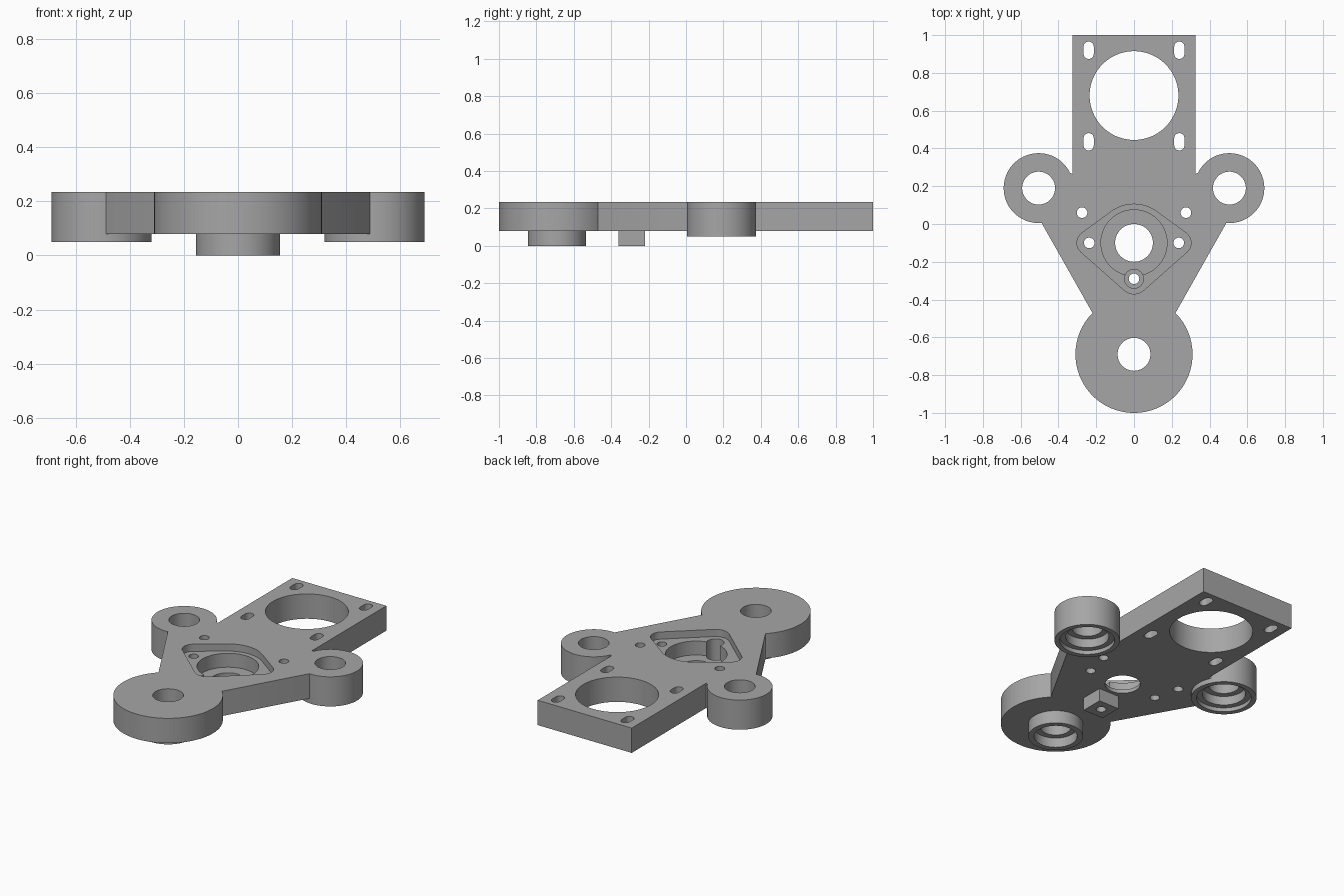
import bpy, bmesh, math
from mathutils import Vector

if "Cube" in bpy.data.objects:
    bpy.data.objects.remove(bpy.data.objects["Cube"])

TOP, BASE = 0.235, 0.08

grey = bpy.data.materials.new("matte grey")
grey.diffuse_color = (0.38, 0.38, 0.38, 1)
grey.use_nodes = True
grey.node_tree.nodes["Principled BSDF"].inputs["Base Color"].default_value = grey.diffuse_color


def prism(name, pts, z0, z1):
    """Extrude a flat outline between two heights."""
    bm = bmesh.new()
    face = bm.faces.new([bm.verts.new((x, y, z0)) for x, y in pts])
    ext = bmesh.ops.extrude_face_region(bm, geom=[face])
    for v in ext["geom"]:
        if isinstance(v, bmesh.types.BMVert):
            v.co.z = z1
    bmesh.ops.recalc_face_normals(bm, faces=bm.faces)
    mesh = bpy.data.meshes.new(name)
    bm.to_mesh(mesh)
    bm.free()
    mesh.materials.append(grey)
    ob = bpy.data.objects.new(name, mesh)
    bpy.context.collection.objects.link(ob)
    return ob


def circle(x, y, r, n=64):
    return [(x + r * math.cos(2 * math.pi * i / n),
             y + r * math.sin(2 * math.pi * i / n)) for i in range(n)]


def hull(*circles):
    """Outline wrapped around several circles."""
    pts = sorted({(round(x, 5), round(y, 5)) for c in circles for x, y in circle(*c)})

    def half(seq):
        out = []
        for p in seq:
            while len(out) > 1 and ((out[-1][0] - out[-2][0]) * (p[1] - out[-2][1])
                                    - (out[-1][1] - out[-2][1]) * (p[0] - out[-2][0])) <= 1e-7:
                out.pop()
            out.append(p)
        return out[:-1]
    return half(pts) + half(pts[::-1])


def combine(body, tool, op):
    m = body.modifiers.new(op, 'BOOLEAN')
    m.operation, m.object, m.solver = op, tool, 'EXACT'
    bpy.context.view_layer.objects.active = body
    bpy.ops.object.modifier_apply(modifier=m.name)
    bpy.data.objects.remove(tool)


# Main plate outline, mirrored left to right
side = [(0.325, 1), (0.325, 0.265), (0.345, 0.275), (0.42, 0.2),
        (0.49, 0.007), (0.222, -0.467), (0.1, -0.6)]
plate = prism("arm_plate", side + [(-x, y) for x, y in side[::-1]], BASE, TOP)


def add(pts, z0, z1):
    combine(plate, prism("addition", pts, z0, z1), 'UNION')


def cut(pts, z0, z1):
    combine(plate, prism("cutter", pts, z0, z1), 'DIFFERENCE')


# Pivot disc with boss, side ears, square screw boss
add(circle(0, -0.69, 0.31, 96), BASE, TOP)
add(circle(0, -0.69, 0.155), 0, 0.12)
for s in (-1, 1):
    add(circle(s * 0.505, 0.19, 0.185, 80), 0.05, TOP)
add([(-0.07, -0.36), (0.07, -0.36), (0.07, -0.22), (-0.07, -0.22)], 0, 0.09)

# Pivot bore and bearing seat
cut(circle(0, -0.69, 0.087), -0.1, 0.4)
cut(circle(0, -0.69, 0.122), -0.1, 0.06)

# Ear bores with stepped seats below
for s in (-1, 1):
    cut(circle(s * 0.505, 0.19, 0.087), -0.1, 0.4)
    cut(circle(s * 0.505, 0.19, 0.155), -0.1, 0.075)
    cut(circle(s * 0.505, 0.19, 0.122), -0.1, 0.13)

# Motor opening and slotted mounting holes
cut(circle(0, 0.68, 0.235, 96), -0.1, 0.4)
for s in (-1, 1):
    for y in (0.92, 0.435):
        cut(hull((s * 0.24, y - 0.019, 0.027, 32), (s * 0.24, y + 0.019, 0.027, 32)), -0.1, 0.4)
    cut(circle(s * 0.275, 0.06, 0.028, 32), -0.1, 0.4)
    cut(circle(s * 0.237, -0.1, 0.028, 32), -0.1, 0.4)

# Flange pocket, central bore and counterbored screw hole
cut(hull((0, -0.1, 0.205), (0.237, -0.1, 0.065),
         (-0.237, -0.1, 0.065), (0, -0.29, 0.08)), 0.19, 0.4)
cut(circle(0, -0.1, 0.175, 80), 0.103, 0.4)
cut(circle(0, -0.1, 0.1), -0.1, 0.4)
cut(circle(0, -0.29, 0.05, 40), 0.045, 0.4)
cut(circle(0, -0.29, 0.028, 32), -0.1, 0.4)

# Smooth the round walls, keep the edges sharp
bpy.ops.object.select_all(action='DESELECT')
plate.select_set(True)
bpy.context.view_layer.objects.active = plate
bpy.ops.object.shade_smooth_by_angle(angle=math.radians(30))
